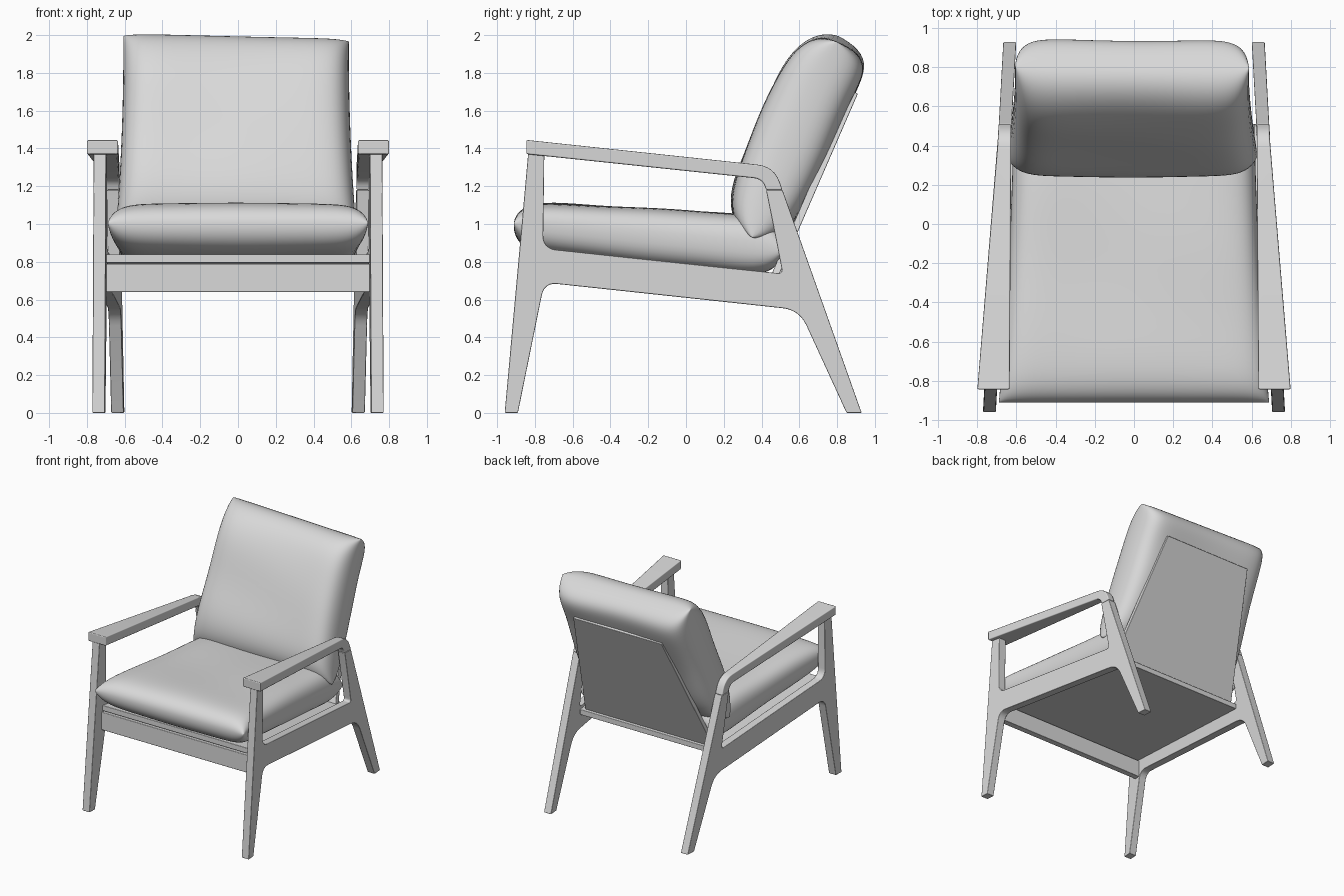
import bpy, bmesh, math
from mathutils import Vector

cube = bpy.data.objects.get("Cube")
if cube:
    bpy.data.objects.remove(cube, do_unlink=True)

COLOUR = (0.7, 0.7, 0.7, 1)
grey = bpy.data.materials.new("light_grey")
grey.use_nodes = True
grey.diffuse_color = COLOUR
grey.node_tree.nodes["Principled BSDF"].inputs["Base Color"].default_value = COLOUR


def finish(name, bm, sharp):
    """Turn a bmesh into a shaded, coloured object."""
    bmesh.ops.recalc_face_normals(bm, faces=bm.faces)
    mesh = bpy.data.meshes.new(name)
    bm.to_mesh(mesh)
    bm.free()
    mesh.materials.append(grey)
    mesh.shade_smooth()
    mesh.set_sharp_from_angle(angle=math.radians(sharp))
    ob = bpy.data.objects.new(name, mesh)
    bpy.context.scene.collection.objects.link(ob)
    return ob


def rounded(points, steps=6):
    """Replace each corner that has a radius by a curved fillet."""
    out = []
    for i, p in enumerate(points):
        c = Vector(p[:2])
        if len(p) < 3:
            out.append(c)
            continue
        a = c + (Vector(points[i - 1][:2]) - c).normalized() * p[2]
        b = c + (Vector(points[(i + 1) % len(points)][:2]) - c).normalized() * p[2]
        for k in range(steps + 1):
            t = k / steps
            out.append(a * (1 - t) ** 2 + c * 2 * t * (1 - t) + b * t ** 2)
    return out


def prism(name, outline, span, bevel, mirror=False):
    """Side profile (y, z) stretched across x; span gives the x range at a point."""
    bm = bmesh.new()
    pts = rounded(outline)
    rings = [[bm.verts.new((span(p.x, p.y)[s], p.x, p.y)) for p in pts] for s in (0, 1)]
    for ring in rings:
        bm.faces.new(ring)
    for i in range(len(pts)):
        bm.faces.new((rings[0][i - 1], rings[0][i], rings[1][i], rings[1][i - 1]))
    ob = finish(name, bm, 35)
    mod = ob.modifiers.new("soft_edges", "BEVEL")
    mod.width, mod.segments, mod.harden_normals = bevel, 2, True
    mod.limit_method, mod.angle_limit = "ANGLE", math.radians(35)
    if mirror:
        ob.modifiers.new("other_side", "MIRROR")
    return ob


def pillow(name, centre, along, half_len, widths, heights, power, tilt=0, n=44):
    """Stuffed cushion: two bulged sheets joined at a seam; heights are functions of v."""
    centre, along = Vector(centre), Vector(along).normalized()
    normal = Vector((1, 0, 0)).cross(along)
    bm = bmesh.new()
    for side, height in zip((1, -1), heights):
        grid = []
        for j in range(n + 1):
            v = math.sin(math.pi * (j / n - 0.5))
            row = []
            for i in range(n + 1):
                u = math.sin(math.pi * (i / n - 0.5))
                full = max(0, 1 - abs(u) ** 10) ** 0.42 * max(0, 1 - abs(v) ** power) ** 0.5
                half = widths[0] + (widths[1] - widths[0]) * (v + 1) / 2
                half -= 0.012 * (1 - v * v)
                wave = 1 + 0.03 * math.sin(3 * u + 2 * v) * math.cos(4 * v - u)
                length = half_len * v - tilt * u * max(v, 0)
                row.append(bm.verts.new(centre + Vector((half * u, 0, 0)) + along * length
                                        + normal * (side * height(v) * full * wave)))
            grid.append(row)
        for j in range(n):
            for i in range(n):
                bm.faces.new((grid[j][i], grid[j][i + 1], grid[j + 1][i + 1], grid[j + 1][i]))
    bmesh.ops.remove_doubles(bm, verts=bm.verts, dist=0.0004)
    return finish(name, bm, 80)


def mid(y):
    """Side frames converge toward the back."""
    return 0.735 - 0.055 * (y + 0.9)


# Side frames: front leg, rail and rear leg in one piece
prism("side_frame",
      [(-0.96, 0), (-0.835, 1.38), (-0.75, 1.37), (-0.757, 0.871, 0.07),
       (0.512, 0.737, 0.03), (0.424, 1.18), (0.511, 1.18), (0.93, 0), (0.85, 0),
       (0.60, 0.545, 0.09), (-0.75, 0.69, 0.07), (-0.89, 0)],
      lambda y, z: (mid(y) - 0.033, mid(y) + 0.033), 0.005, mirror=True)


# Armrests: broad at the front, bending down into the rear legs
def arm_span(y, z):
    t = min(1, (y + 0.845) / 1.3)
    return 0.635 - 0.008 * t, 0.80 - 0.108 * t


prism("armrest",
      [(-0.845, 1.37), (-0.845, 1.445), (0.467, 1.305, 0.09), (0.511, 1.18),
       (0.424, 1.18), (0.408, 1.238, 0.05)],
      arm_span, 0.008, mirror=True)


# Seat board and front rail between the frames
def between(y, z):
    return -mid(y) + 0.032, mid(y) - 0.032


prism("seat_board", [(-0.80, 0.795), (-0.80, 0.84), (0.51, 0.715), (0.51, 0.67)], between, 0.004)
prism("front_rail", [(-0.815, 0.64), (-0.815, 0.79), (-0.763, 0.785), (-0.763, 0.64)],
      between, 0.006)


# Back board, narrowing toward the top
def back_span(y, z):
    half = 0.60 - 0.19 * (z - 0.69)
    return -half, half


prism("back_board", [(0.475, 0.69), (0.44, 0.705), (0.875, 1.705), (0.91, 1.69)], back_span, 0.005)

# Seat cushion, fuller toward the back; back cushion, rolling over the top of its board
pillow("seat_cushion", (0, -0.2, 0.932), (0, 1, -0.103), 0.715, (0.69, 0.615),
       (lambda v: 0.15 * (1 + 0.2 * v), lambda v: 0.15), 9)
pillow("back_cushion", (-0.01, 0.575, 1.455), (0, 0.395, 0.918), 0.572, (0.64, 0.597),
       (lambda v: 0.215, lambda v: 0.195 * (1 + 0.75 * max(v, 0) ** 4)), 4, tilt=0.016)
